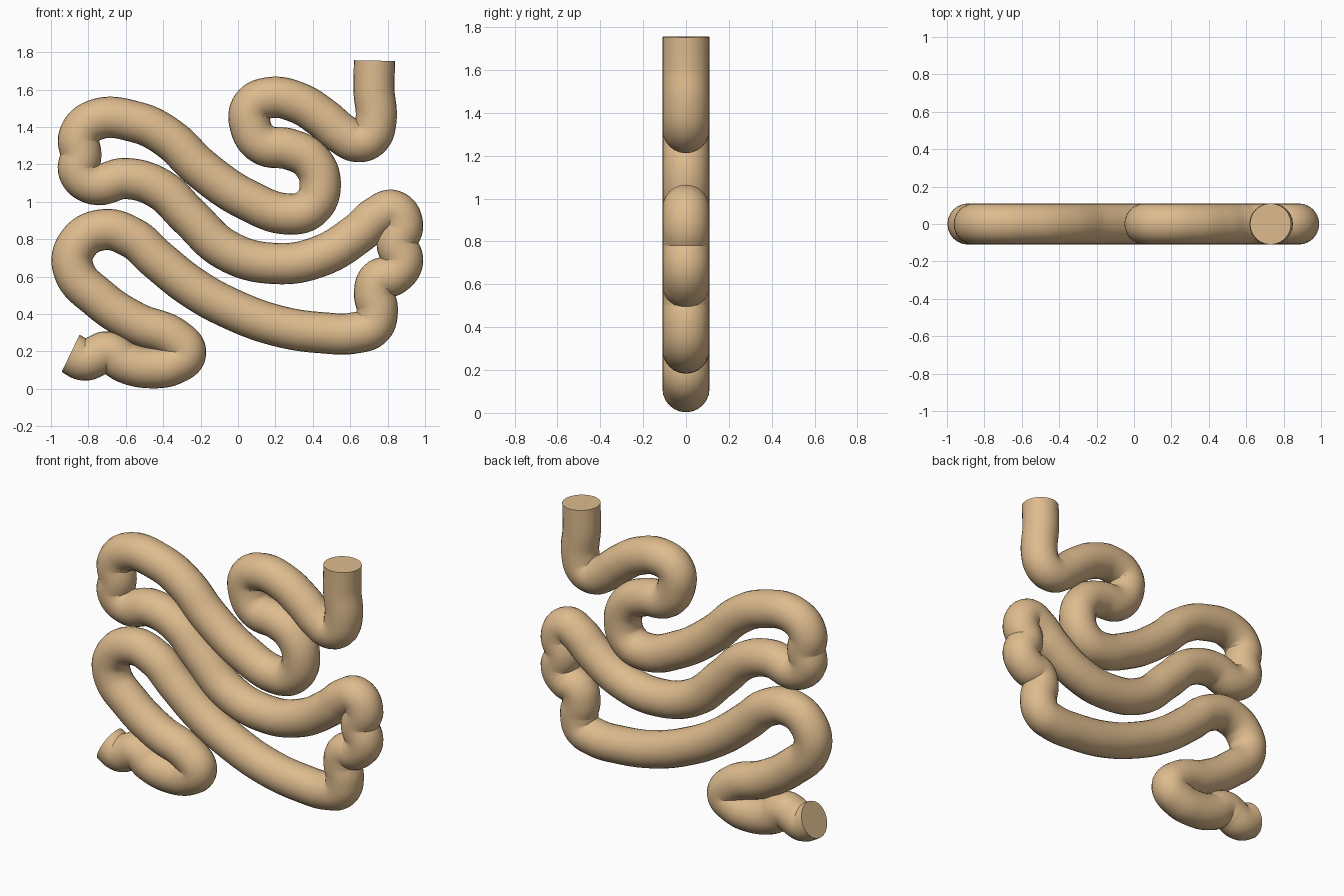
import bpy, math

RADIUS = 0.11

# Centre line of the hose in the x-z plane, from the open top to the cut lower end
PATH = [
    (0.73, 1.755), (0.727, 1.6), (0.737, 1.43), (0.705, 1.345), (0.64, 1.322), (0.56, 1.36),
    (0.45, 1.45), (0.32, 1.53), (0.17, 1.557), (0.075, 1.51), (0.065, 1.41),
    (0.13, 1.31), (0.28, 1.28), (0.39, 1.22), (0.44, 1.09), (0.39, 0.97), (0.28, 0.935),
    (0.05, 1.01), (-0.2, 1.18), (-0.37, 1.34), (-0.54, 1.425), (-0.77, 1.435),
    (-0.85, 1.35), (-0.84, 1.25), (-0.85, 1.16), (-0.77, 1.095),
    (-0.6, 1.125), (-0.42, 1.07), (-0.26, 0.92), (-0.06, 0.74), (0.2, 0.67),
    (0.44, 0.71), (0.64, 0.83), (0.75, 0.925), (0.83, 0.953), (0.88, 0.88),
    (0.85, 0.78), (0.88, 0.68), (0.83, 0.61), (0.75, 0.58), (0.73, 0.51),
    (0.745, 0.42), (0.72, 0.335), (0.63, 0.3), (0.45, 0.3), (0.22, 0.335), (-0.02, 0.42),
    (-0.24, 0.54), (-0.43, 0.69), (-0.57, 0.81), (-0.73, 0.85), (-0.86, 0.77),
    (-0.88, 0.64), (-0.74, 0.48), (-0.55, 0.355), (-0.33, 0.262), (-0.28, 0.19),
    (-0.34, 0.135), (-0.46, 0.113), (-0.6, 0.14), (-0.70, 0.198), (-0.76, 0.175),
    (-0.82, 0.154), (-0.895, 0.19),
]

# Round tube swept along a smooth curve
curve = bpy.data.curves.new("hose_path", "CURVE")
curve.dimensions = "3D"
curve.resolution_u = 8
curve.bevel_depth = RADIUS
curve.bevel_resolution = 10
curve.use_fill_caps = True
spline = curve.splines.new("BEZIER")
spline.bezier_points.add(len(PATH) - 1)
for point, (x, z) in zip(spline.bezier_points, PATH):
    point.co = (x, 0, z)
    point.handle_left_type = point.handle_right_type = "AUTO"

hose = bpy.data.objects.new("coiled_hose", curve)
bpy.context.collection.objects.link(hose)
bpy.context.view_layer.objects.active = hose
hose.select_set(True)
bpy.ops.object.convert(target="MESH")
hose = bpy.context.object
bpy.ops.object.shade_smooth_by_angle(angle=math.radians(50))

# Tan colour
tan = bpy.data.materials.new("tan")
tan.diffuse_color = (0.73, 0.50, 0.27, 1)
hose.data.materials.clear()
hose.data.materials.append(tan)
